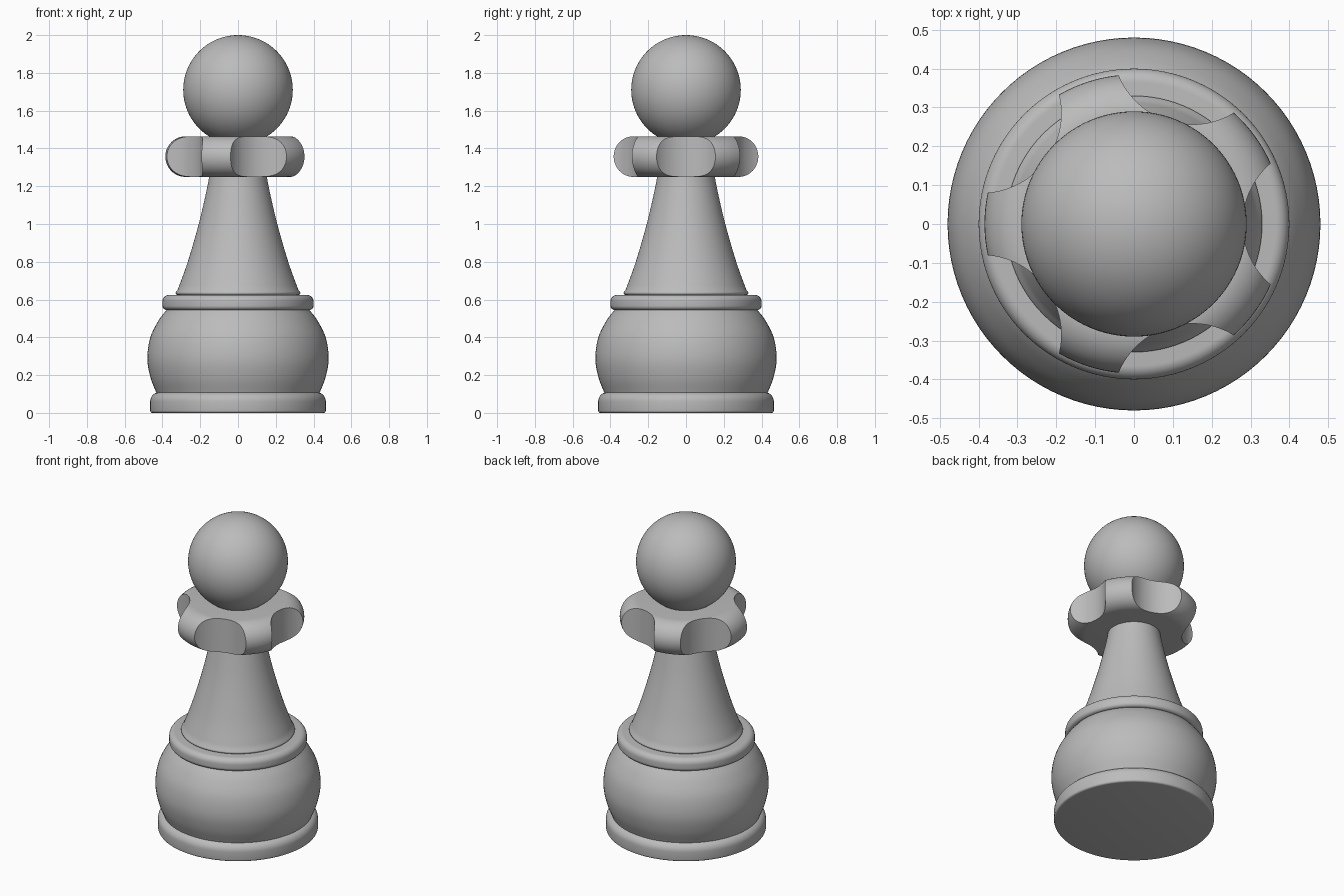
import bpy, bmesh, math
from mathutils import Vector, Matrix

old = bpy.data.objects.get("Cube")
if old:
    bpy.data.objects.remove(old)

gray = bpy.data.materials.new("plain gray")
gray.use_nodes = True
color = (0.5, 0.5, 0.5, 1)
gray.diffuse_color = color
gray.node_tree.nodes["Principled BSDF"].inputs["Base Color"].default_value = color


def finish(name, bm, angle=35):
    bmesh.ops.recalc_face_normals(bm, faces=bm.faces)
    mesh = bpy.data.meshes.new(name)
    bm.to_mesh(mesh)
    bm.free()
    mesh.materials.append(gray)
    obj = bpy.data.objects.new(name, mesh)
    bpy.context.collection.objects.link(obj)
    smooth(obj, angle)
    return obj


def smooth(obj, angle):
    bpy.ops.object.select_all(action="DESELECT")
    obj.select_set(True)
    bpy.context.view_layer.objects.active = obj
    bpy.ops.object.shade_smooth_by_angle(angle=math.radians(angle))


def arc(r, z, rad, start, end, steps=8):
    """Quarter or half round in the profile plane."""
    angles = [math.radians(start + (end - start) * i / steps) for i in range(steps + 1)]
    return [(r + rad * math.cos(a), z + rad * math.sin(a)) for a in angles]


def curve(points, steps=6):
    """Smooth profile through the given points."""
    p = [Vector(q) for q in points]
    p = [2 * p[0] - p[1]] + p + [2 * p[-1] - p[-2]]
    out = []
    for a, b, c, d in zip(p, p[1:], p[2:], p[3:]):
        for i in range(steps):
            t = i / steps
            q = 0.5 * (2 * b + (c - a) * t + (2 * a - 5 * b + 4 * c - d) * t**2
                       + (3 * b - a - 3 * c + d) * t**3)
            out.append(tuple(q))
    return out + [tuple(points[-1])]


def lathe(name, profile, segments=96):
    """Closed solid of revolution, capped at both ends on the axis."""
    pts = [(0, profile[0][1])] + profile + [(0, profile[-1][1])]
    bm = bmesh.new()
    verts = [bm.verts.new((r, 0, z)) for r, z in pts]
    edges = [bm.edges.new(pair) for pair in zip(verts, verts[1:])]
    bmesh.ops.spin(bm, geom=verts + edges, axis=(0, 0, 1), cent=(0, 0, 0),
                   angle=math.tau, steps=segments)
    bmesh.ops.remove_doubles(bm, verts=bm.verts, dist=1e-5)
    return finish(name, bm)


# Foot, rounded body and ring
lathe("foot", arc(0.453, 0.012, 0.012, -90, 0, 4) + arc(0.415, 0.06, 0.05, 0, 90))
lathe("body", curve([(0.43, 0.10), (0.464, 0.19), (0.48, 0.29), (0.464, 0.40),
                     (0.42, 0.49), (0.37, 0.555)]))
lathe("ring", arc(0.378, 0.567, 0.022, -90, 0) + arc(0.365, 0.59, 0.035, 0, 90))

# Tapered neck with a small lip at its base
lathe("neck", [(0.32, 0.615)] + arc(0.32, 0.635, 0.01, -90, 30, 6)
      + curve([(0.32, 0.65), (0.266, 0.80), (0.208, 1.0), (0.166, 1.18), (0.152, 1.255)]))

# Collar with five scallops cut out of its rim
collar = lathe("collar", arc(0.2775, 1.357, 0.1075, -90, 90, 24), 120)
bm = bmesh.new()
for i in range(5):
    place = Matrix.Rotation(math.tau * i / 5, 4, "Z") @ Matrix.Translation((0.485, 0, 1.357))
    bmesh.ops.create_cone(bm, cap_ends=True, segments=96, radius1=0.205,
                          radius2=0.205, depth=0.4, matrix=place)
cutter = finish("scallop_cutter", bm)
cutter.hide_render = True
cut = collar.modifiers.new("scallops", "BOOLEAN")
cut.operation, cut.solver, cut.object = "DIFFERENCE", "EXACT", cutter
cut.use_self = True
bpy.context.view_layer.objects.active = collar
bpy.ops.object.modifier_apply(modifier=cut.name)
bpy.data.objects.remove(cutter)
smooth(collar, 30)

# Round head
bm = bmesh.new()
bmesh.ops.create_uvsphere(bm, u_segments=96, v_segments=48, radius=0.29,
                          matrix=Matrix.Translation((0, 0, 1.71)))
finish("head", bm)
